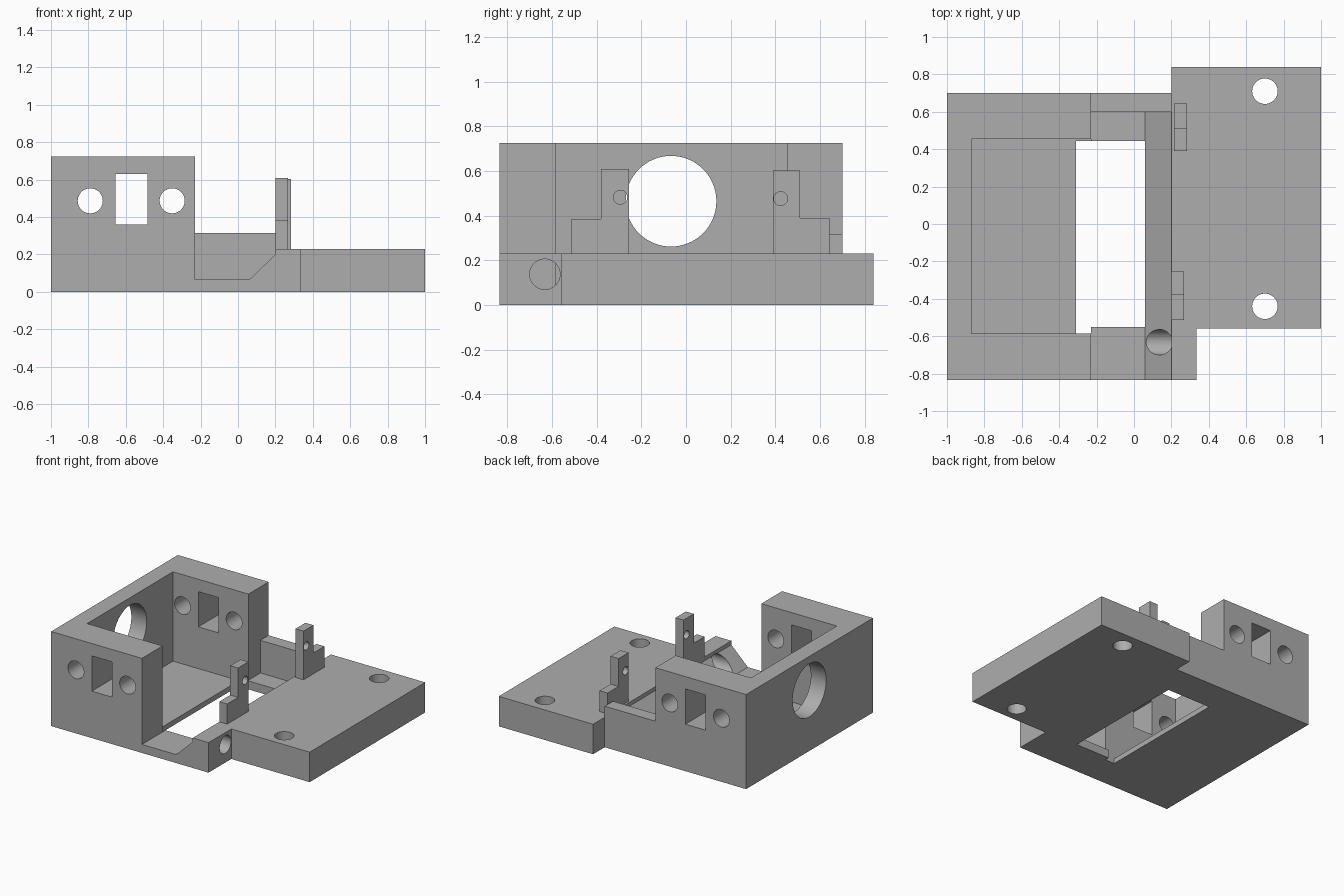
import bpy, bmesh, math
from mathutils import Vector

if "Cube" in bpy.data.objects:
    bpy.data.objects.remove(bpy.data.objects["Cube"])

mat = bpy.data.materials.new("plain_grey")
mat.diffuse_color = (0.42, 0.42, 0.42, 1)
mat.use_nodes = True
mat.node_tree.nodes["Principled BSDF"].inputs["Base Color"].default_value = mat.diffuse_color


def prism(name, points, lo, hi, axis="z"):
    """Extrude a 2D outline along an axis (outline is xy, xz or yz)."""
    place = {"z": lambda a, b, h: (a, b, h),
             "y": lambda a, b, h: (a, h, b),
             "x": lambda a, b, h: (h, a, b)}[axis]
    bm = bmesh.new()
    face = bm.faces.new([bm.verts.new(place(a, b, lo)) for a, b in points])
    top = bmesh.ops.extrude_face_region(bm, geom=[face])["geom"]
    bmesh.ops.translate(bm, vec=Vector(place(0, 0, hi - lo)),
                        verts=[v for v in top if isinstance(v, bmesh.types.BMVert)])
    bmesh.ops.recalc_face_normals(bm, faces=bm.faces)
    mesh = bpy.data.meshes.new(name)
    bm.to_mesh(mesh)
    bm.free()
    mesh.materials.append(mat)
    obj = bpy.data.objects.new(name, mesh)
    bpy.context.collection.objects.link(obj)
    return obj


def rect(a0, a1, b0, b1):
    return [(a0, b0), (a1, b0), (a1, b1), (a0, b1)]


def circle(a, b, r, n=48):
    return [(a + r * math.cos(2 * math.pi * i / n),
             b + r * math.sin(2 * math.pi * i / n)) for i in range(n)]


def cut(obj, points, lo, hi, axis="z"):
    """Remove an extruded outline from an object."""
    cutter = prism("cutter", points, lo, hi, axis)
    cutter.hide_render = True
    mod = obj.modifiers.new("cut", "BOOLEAN")
    mod.operation, mod.solver, mod.object = "DIFFERENCE", "EXACT", cutter
    bpy.context.view_layer.objects.active = obj
    bpy.ops.object.modifier_apply(modifier=mod.name)
    bpy.data.objects.remove(cutter)


def smooth(obj):
    bpy.ops.object.select_all(action="DESELECT")
    obj.select_set(True)
    bpy.context.view_layer.objects.active = obj
    bpy.ops.object.shade_smooth_by_angle(angle=math.radians(30))


# Housing: one outline, full height, carved down
housing = prism("housing", [(-1, -0.835), (0.335, -0.835), (0.335, -0.56), (1, -0.56),
                            (1, 0.84), (0.2, 0.84), (0.2, 0.70), (-1, 0.70)], 0, 0.725)
# Low deck with sloped trough
cut(housing, [(-0.23, 0.065), (0.06, 0.065), (0.2, 0.2), (0.2, 0.23),
              (1.1, 0.23), (1.1, 0.9), (-0.23, 0.9)], -0.95, 0.6, "y")
# Low rear wall
cut(housing, [(-0.23, 0.315), (0.2, 0.315), (0.2, 0.23),
              (1.1, 0.23), (1.1, 0.9), (-0.23, 0.9)], 0.55, 0.95, "y")
# Box cavity and floor opening
cut(housing, rect(-0.87, -0.23, -0.585, 0.455), 0.04, 0.9)
cut(housing, [(-0.31, -0.585), (-0.23, -0.585), (-0.23, -0.55),
              (0.06, -0.55), (0.06, 0.445), (-0.31, 0.445)], -0.1, 0.3)
# Windows and round holes through front and back walls
cut(housing, rect(-0.655, -0.485, 0.36, 0.63), -1, 1, "y")
for x in (-0.79, -0.352):
    cut(housing, circle(x, 0.487, 0.067), -1, 1, "y")
# Large side opening, mounting holes and cable hole
cut(housing, circle(-0.067, 0.465, 0.203, 64), -1.1, -0.7, "x")
for y in (0.71, -0.44):
    cut(housing, circle(0.70, y, 0.068), -0.1, 0.4)
cut(housing, circle(-0.632, 0.138, 0.068), 0.0, 0.5, "x")
smooth(housing)

# Stepped upright tabs, each with a pin hole
tabs = [("front_tab", 0.2, 0.267, -0.512, -0.38, -0.255, 0.385, 0.61, -0.294, 0.483),
        ("back_tab", 0.215, 0.283, 0.643, 0.51, 0.39, 0.39, 0.603, 0.424, 0.477)]
for name, x0, x1, outer, step, inner, low, high, hy, hz in tabs:
    tab = prism(name, [(outer, 0.23), (inner, 0.23), (inner, high),
                       (step, high), (step, low), (outer, low)], x0, x1, "x")
    cut(tab, circle(hy, hz, 0.031, 32), 0.1, 0.4, "x")
    smooth(tab)
